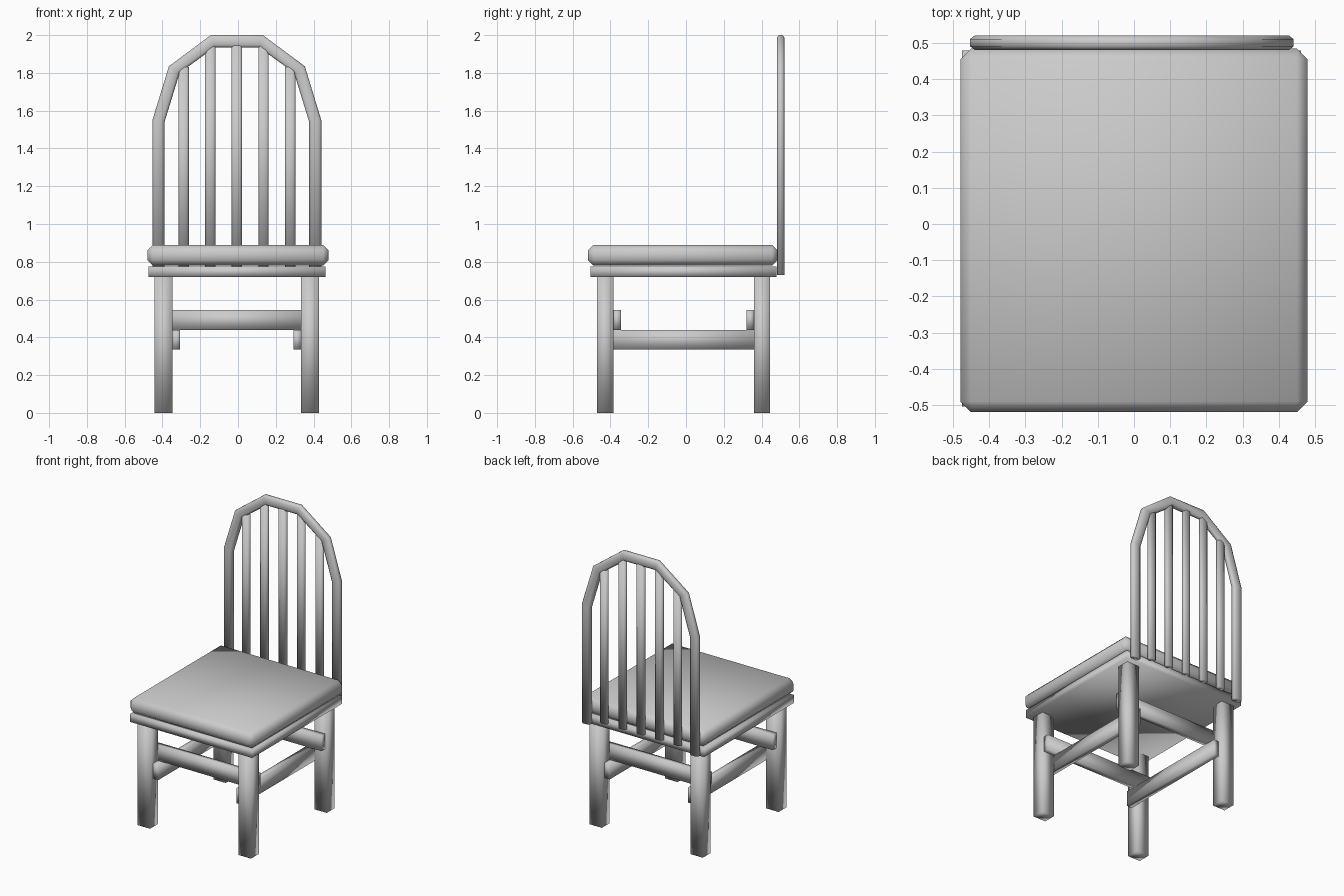
import bpy, bmesh
from mathutils import Vector

if "Cube" in bpy.data.objects:
    bpy.data.objects.remove(bpy.data.objects["Cube"])


def finish(name, bm):
    bmesh.ops.recalc_face_normals(bm, faces=bm.faces)
    me = bpy.data.meshes.new(name)
    bm.to_mesh(me)
    bm.free()
    for p in me.polygons:
        p.use_smooth = True
    ob = bpy.data.objects.new(name, me)
    bpy.context.collection.objects.link(ob)
    return ob


def box(name, x0, x1, y0, y1, z0, z1, bevel=0.0):
    bm = bmesh.new()
    bmesh.ops.create_cube(bm, size=1)
    for v in bm.verts:
        v.co = Vector(((x0 + x1) / 2 + v.co.x * (x1 - x0),
                       (y0 + y1) / 2 + v.co.y * (y1 - y0),
                       (z0 + z1) / 2 + v.co.z * (z1 - z0)))
    if bevel:
        bmesh.ops.bevel(bm, geom=bm.edges[:], offset=bevel, segments=1,
                        profile=0.5, affect='EDGES')
    return finish(name, bm)


def loft(name, rings):
    """Skin a list of closed rings and cap the ends."""
    bm = bmesh.new()
    rows = [[bm.verts.new(p) for p in r] for r in rings]
    n = len(rows[0])
    for a, b in zip(rows, rows[1:]):
        for i in range(n):
            j = (i + 1) % n
            bm.faces.new((a[i], a[j], b[j], b[i]))
    bm.faces.new(rows[0])
    bm.faces.new(rows[-1])
    return finish(name, bm)


CX = -0.006  # the legs and back sit slightly off centre

# Seat
box("seat_cushion", -0.48, 0.48, -0.52, 0.485, 0.78, 0.89, 0.03)
box("seat_board", -0.475, 0.462, -0.505, 0.48, 0.72, 0.775)

# Legs
for side, sx in (("left", -1), ("right", 1)):
    xa, xb = sorted((CX + sx * 0.34, CX + sx * 0.435))
    box("front_leg_" + side, xa, xb, -0.47, -0.385, 0, 0.72)
    box("back_leg_" + side, xa, xb, 0.36, 0.445, 0, 0.72)
    # Side stretchers lie against the inner leg faces
    xa, xb = sorted((CX + sx * 0.30, CX + sx * 0.34))
    box("side_stretcher_" + side, xa, xb, -0.435, 0.415, 0.335, 0.44)

# Front and back stretchers
box("front_stretcher", -0.425, 0.415, -0.385, -0.345, 0.44, 0.545)
box("back_stretcher", -0.425, 0.415, 0.32, 0.36, 0.44, 0.545)

# Chamfered cross-section: fraction across, depth
section = [(0, -0.01), (0.2, -0.02), (0.8, -0.02), (1, -0.01),
           (1, 0.01), (0.8, 0.02), (0.2, 0.02), (0, 0.01)]

# Arched back frame, from paired outer and inner outline points
half = [((0.447, 0.73), (0.383, 0.73)), ((0.447, 1.55), (0.383, 1.54)),
        ((0.36, 1.835), (0.303, 1.80)), ((0.138, 2.0), (0.118, 1.935))]
arch = [((-o[0], o[1]), (-i[0], i[1])) for o, i in half] + half[::-1]
loft("back_frame", [[(CX + o[0] + (i[0] - o[0]) * t, 0.501 + d,
                      o[1] + (i[1] - o[1]) * t) for t, d in section]
                    for o, i in arch])

# Upright spindles
for k in range(-2, 3):
    x = CX + k * 0.141
    top = 1.83 if abs(k) == 2 else 1.95
    loft("back_spindle_%d" % (k + 3),
         [[(x + (t - 0.5) * 0.055, 0.501 + d * 0.85, z) for t, d in section]
          for z in (0.765, top)])
